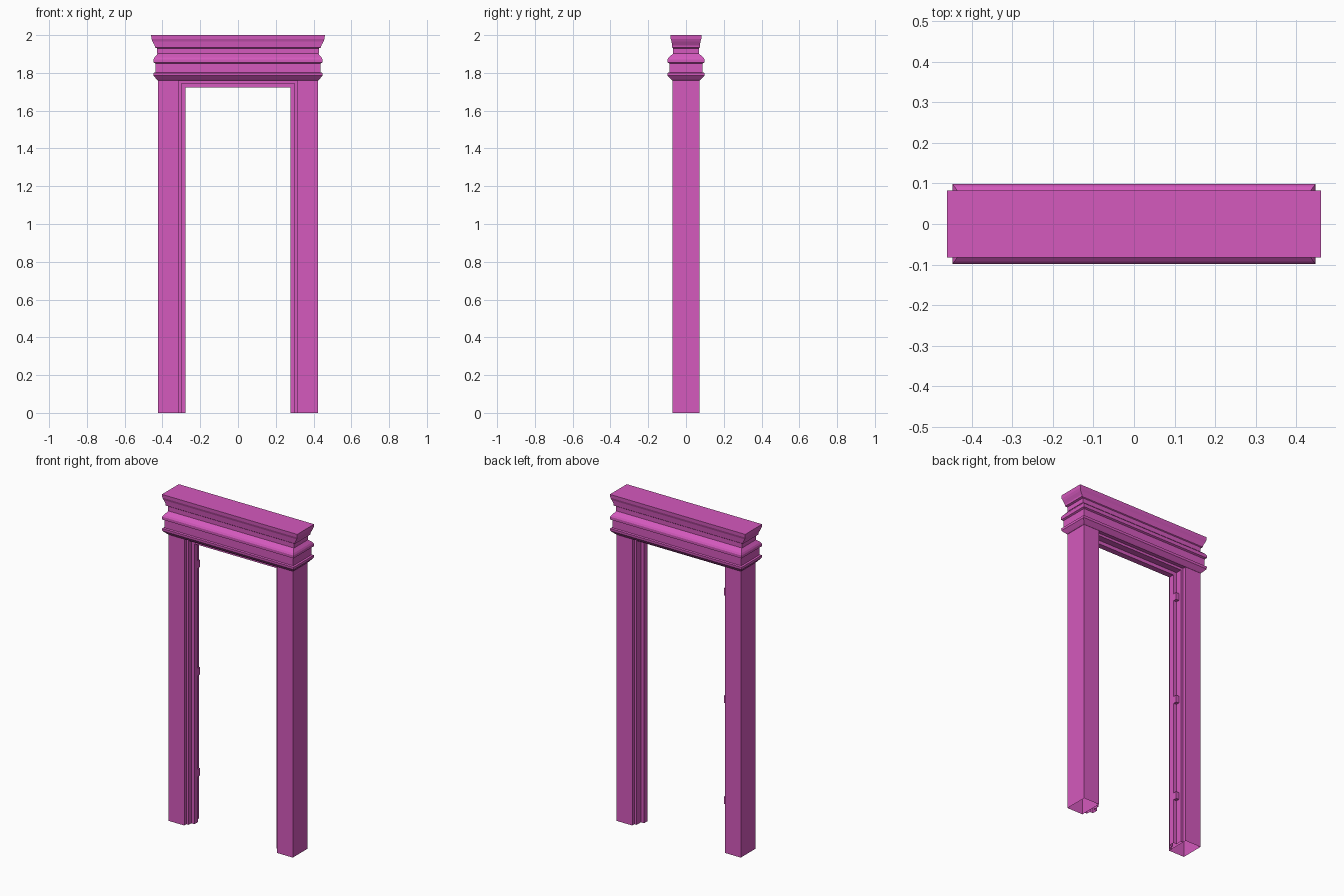
import bpy
import bmesh

cube = bpy.data.objects.get("Cube")
if cube:
    bpy.data.objects.remove(cube, do_unlink=True)

paint = bpy.data.materials.new("magenta_paint")
paint.use_nodes = True
colour = (0.66, 0.10, 0.51, 1)
paint.diffuse_color = colour
paint.node_tree.nodes["Principled BSDF"].inputs["Base Color"].default_value = colour


def loft(name, rings, closed=True, cap_start=False, cap_end=False):
    """Skin matching rings of points, one after another."""
    bm = bmesh.new()
    rows = [[bm.verts.new(p) for p in ring] for ring in rings]
    count = len(rows[0])
    for a, b in zip(rows, rows[1:]):
        for i in range(count if closed else count - 1):
            j = (i + 1) % count
            bm.faces.new((a[i], a[j], b[j], b[i]))
    if cap_start:
        bm.faces.new(rows[0][::-1])
    if cap_end:
        bm.faces.new(rows[-1])
    bmesh.ops.recalc_face_normals(bm, faces=bm.faces)
    mesh = bpy.data.meshes.new(name)
    bm.to_mesh(mesh)
    bm.free()
    mesh.materials.append(paint)
    obj = bpy.data.objects.new(name, mesh)
    bpy.context.collection.objects.link(obj)
    return obj


def rectangle(x0, x1, y0, y1, z):
    return [(x0, y0, z), (x1, y0, z), (x1, y1, z), (x0, y1, z)]


POST_IN, POST_OUT, POST_DEPTH, HEAD = 0.315, 0.423, 0.072, 1.76

# Hollow posts, open at the floor
for side, name in ((1, "left_post"), (-1, "right_post")):
    x0, x1 = sorted((side * POST_IN, side * POST_OUT))
    loft(name, [rectangle(x0, x1, -POST_DEPTH, POST_DEPTH, z) for z in (0, HEAD)])

# Stepped jamb with door stop, mitred around the opening: (inset, y)
jamb = [(0, -0.05), (0.015, -0.05), (0.015, -0.025), (0.037, -0.025),
        (0.037, 0.01), (0.015, 0.01), (0.015, 0.05), (0, 0.05)]
path = [(-1, 0), (-1, 1), (1, 1), (1, 0)]
loft("door_jamb", [[(sx * (POST_IN - d), y, top * (HEAD - d)) for d, y in jamb]
                   for sx, top in path], closed=False)

# Lintel mouldings: (height, half width, half depth)
frieze = [(1.76, 0.425, 0.073), (1.767, 0.432, 0.08), (1.785, 0.447, 0.097),
          (1.80, 0.447, 0.098), (1.803, 0.437, 0.088), (1.85, 0.437, 0.088),
          (1.855, 0.447, 0.098), (1.872, 0.447, 0.098), (1.882, 0.442, 0.092),
          (1.902, 0.425, 0.068)]
crown = [(1.902, 0.428, 0.068), (1.93, 0.428, 0.068), (1.934, 0.44, 0.073),
         (1.945, 0.441, 0.074), (1.965, 0.452, 0.076), (1.98, 0.458, 0.081),
         (2.0, 0.46, 0.082)]
for name, profile in (("lintel_frieze", frieze), ("lintel_crown", crown)):
    loft(name, [rectangle(-w, w, -d, d, z) for z, w, d in profile],
         cap_start=True, cap_end=True)

# Door hinges on the right jamb
for label, z in (("lower", 0.30), ("middle", 0.92), ("upper", 1.58)):
    loft(label + "_hinge", [rectangle(-0.302, -0.28, 0.01, 0.032, z + s * 0.022)
                            for s in (-1, 1)], cap_start=True, cap_end=True)
